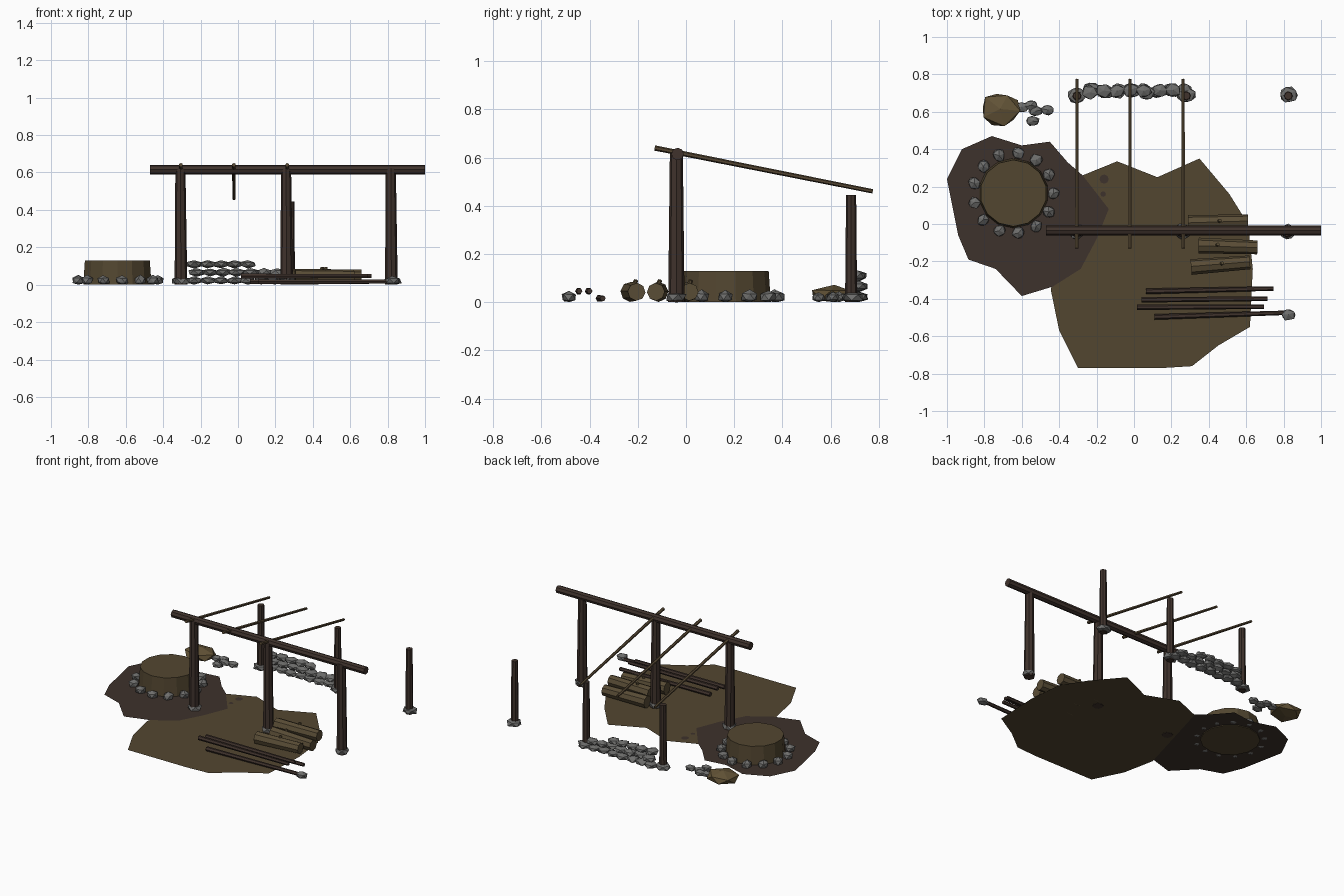
import bpy, bmesh, math, random
from mathutils import Vector

random.seed(4)
if "Cube" in bpy.data.objects:
    bpy.data.objects.remove(bpy.data.objects["Cube"], do_unlink=True)


def material(name, rgb):
    m = bpy.data.materials.new(name)
    m.use_nodes = True
    m.diffuse_color = (*rgb, 1)
    m.node_tree.nodes["Principled BSDF"].inputs["Base Color"].default_value = (*rgb, 1)
    return m


TAN = material("packed earth", (0.086, 0.062, 0.030))
SOIL = material("dark soil", (0.048, 0.032, 0.025))
BARK = material("dark timber", (0.050, 0.032, 0.025))
POLE = material("rafter wood", (0.090, 0.062, 0.032))
LOG = material("cut log wood", (0.100, 0.073, 0.036))
STONE = material("grey stone", (0.155, 0.155, 0.150))
CLAY = material("ochre rock", (0.125, 0.088, 0.038))


def finish(name, bm, mat):
    me = bpy.data.meshes.new(name)
    bm.to_mesh(me)
    bm.free()
    me.materials.append(mat)
    ob = bpy.data.objects.new(name, me)
    bpy.context.collection.objects.link(ob)
    return ob


def patch(name, points, z, mat):
    bm = bmesh.new()
    bm.faces.new([bm.verts.new((x, y, z)) for x, y in points])
    bm.normal_update()
    for f in bm.faces:
        if f.normal.z < 0:
            f.normal_flip()
    finish(name, bm, mat)


def rod(name, a, b, r1, r2, mat, sides=8):
    """Tapered timber between two points."""
    a, b = Vector(a), Vector(b)
    bm = bmesh.new()
    bmesh.ops.create_cone(bm, cap_ends=True, segments=sides, radius1=r1, radius2=r2,
                          depth=(b - a).length)
    bmesh.ops.rotate(bm, verts=bm.verts,
                     matrix=Vector((0, 0, 1)).rotation_difference(b - a).to_matrix())
    bmesh.ops.translate(bm, verts=bm.verts, vec=(a + b) / 2)
    return finish(name, bm, mat)


def rock(name, x, y, z, sx, sy, sz, mat=STONE, jitter=0.16):
    """Faceted irregular rock that never dips under the ground."""
    bm = bmesh.new()
    bmesh.ops.create_icosphere(bm, subdivisions=1, radius=1)
    turn = random.uniform(0, 6.28)
    c, s = math.cos(turn), math.sin(turn)
    for v in bm.verts:
        p = v.co * random.uniform(1 - jitter, 1 + jitter / 2)
        v.co = (x + (p.x * c - p.y * s) * sx, y + (p.x * s + p.y * c) * sy,
                max(0, z + p.z * sz))
    finish(name, bm, mat)


# Ground patches
patch("yard_ground", [(-.445, -.35), (-.4, -.57), (-.3, -.77), (.15, -.77), (.31, -.76),
                      (.45, -.65), (.62, -.55), (.635, -.24), (.61, 0), (.51, .16),
                      (.35, .35), (.125, .25), (-.09, .335), (-.275, .26)], .002, TAN)
patch("hearth_ground", [(-1, .24), (-.92, .4), (-.76, .47), (-.6, .42), (-.45, .44),
                        (-.355, .33), (-.275, .26), (-.22, .19), (-.135, .08), (-.2, -.08),
                        (-.285, -.24), (-.435, -.335), (-.6, -.385), (-.74, -.24),
                        (-.885, -.19), (-.94, -.06)], .005, SOIL)
for x, y, r in ((-.16, .24, .025), (-.165, .16, .015)):
    patch("soil_spot", [(x + r * math.cos(i * math.pi / 4), y + r * math.sin(i * math.pi / 4))
                        for i in range(8)], .005, SOIL)

# Round clay platform with a ring of stones
HX, HY = -.645, .165
rod("round_platform", (HX, HY, 0), (HX, HY, .13), .187, .178, TAN, 14)
for i in range(13):
    t = math.radians(83 - i * 360 / 13)
    rock("hearth_stone", HX + .215 * math.cos(t), HY + .215 * math.sin(t), .022,
         .037, .037, .03)

# Timber frame
rod("main_beam", (-.47, -.035, .615), (1, -.035, .615), .026, .026, BARK)
for x in (-.305, .26, .82):
    rod("front_post", (x, -.04, 0), (x - .003, -.04, .62), .034, .027, BARK)
    rock("post_stone", x, -.04, .02, .052, .045, .028)
for x in (-.305, .28, .825):
    rod("back_post", (x, .685, 0), (x, .685, .445), .025, .021, BARK)
    rock("post_stone", x, .69, .02, .056, .05, .028)
for x in (-.305, -.022, .263):
    rod("rafter", (x, -.13, .64), (x, .775, .46), .011, .009, POLE, 6)

# Dry stone wall, each course shorter than the one below
for course, count in enumerate((8, 7, 5)):
    for i in range(count):
        rock("wall_stone", -.235 + .072 * i + .014 * (course % 2),
             .71 + random.uniform(-.008, .008), .022 + .044 * course, .048, .042, .023)

# Ochre boulder and loose stones
rock("boulder", -.715, .615, .03, .115, .1, .042, CLAY, .12)
for x, y in ((-.6, .625), (-.55, .635), (-.525, .605), (-.46, .61), (-.54, .55)):
    rock("loose_stone", x, y, .02, .042, .032, .024)

# Stacked logs with knot stubs
for x1, y1, x2, y2, knot in ((.29, .005, .61, .015, .5), (.345, -.115, .66, -.125, .3),
                             (.305, -.23, .62, -.205, .5)):
    rod("log", (x1, y1, .043), (x2, y2, .043), .042, .037, LOG, 8)
    kx, ky = x1 + (x2 - x1) * knot, y1 + (y2 - y1) * knot
    rod("log_knot", (kx, ky, .06), (kx + .01, ky + .01, .092), .012, .009, LOG, 6)

# Stack of thin poles and the stone at their end
for a, b in (((.065, -.36, .016), (.745, -.345, .016)), ((.04, -.405, .046), (.715, -.4, .046)),
             ((.015, -.445, .046), (.695, -.442, .046)), ((.11, -.497, .016), (.8, -.475, .016))):
    rod("spare_pole", a, b, .015, .012, BARK, 6)
rock("end_stone", .825, -.485, .02, .043, .035, .028)
